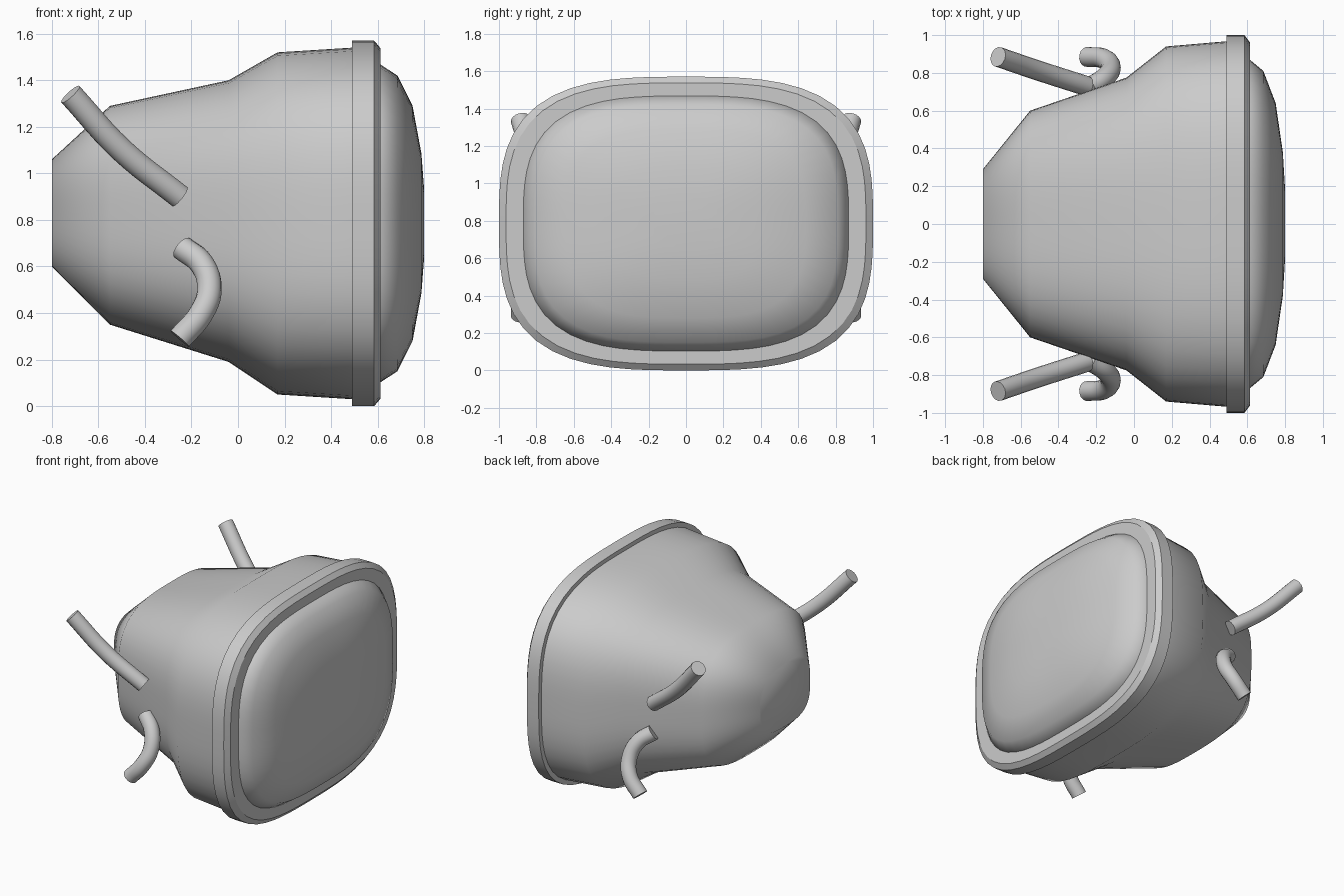
import bpy, bmesh, math
from mathutils import Vector

if "Cube" in bpy.data.objects:
    bpy.data.objects.remove(bpy.data.objects["Cube"])

grey = bpy.data.materials.new("light grey")
grey.use_nodes = True
grey.diffuse_color = (0.6, 0.6, 0.6, 1)
grey.node_tree.nodes["Principled BSDF"].inputs["Base Color"].default_value = (0.6, 0.6, 0.6, 1)

SIDES = 64
MID_Z = 0.785


def smooth(obj, angle):
    bpy.ops.object.select_all(action="DESELECT")
    obj.select_set(True)
    bpy.context.view_layer.objects.active = obj
    bpy.ops.object.shade_smooth_by_angle(angle=math.radians(angle))


def add_mesh(name, bm, angle):
    bmesh.ops.recalc_face_normals(bm, faces=bm.faces)
    mesh = bpy.data.meshes.new(name)
    bm.to_mesh(mesh)
    bm.free()
    obj = bpy.data.objects.new(name, mesh)
    bpy.context.collection.objects.link(obj)
    mesh.materials.append(grey)
    smooth(obj, angle)
    return obj


def rounded_ring(bm, x, half_y, half_z, mid_z, power=3.1):
    """Rounded-rectangle section across the x axis."""
    verts = []
    for i in range(SIDES):
        a = math.tau * i / SIDES
        c, s = math.cos(a), math.sin(a)
        r = (abs(c) ** power + abs(s) ** power) ** (-1 / power)
        verts.append(bm.verts.new((x, half_y * r * c, mid_z + half_z * r * s)))
    return verts


def loft(name, sections, angle, closed=False):
    """Skin sections of (x, half width, half height, centre height)."""
    bm = bmesh.new()
    rings = [rounded_ring(bm, *s) for s in sections]
    pairs = list(zip(rings, rings[1:]))
    if closed:
        pairs.append((rings[-1], rings[0]))
    for a, b in pairs:
        for i in range(SIDES):
            j = (i + 1) % SIDES
            bm.faces.new((a[i], a[j], b[j], b[i]))
    if not closed:
        bm.faces.new(rings[0])
        bm.faces.new(rings[-1])
    return add_mesh(name, bm, angle)


# Tapering shell
loft("housing", [
    (-0.80, 0.29, 0.23, 0.83),
    (-0.55, 0.60, 0.47, 0.82),
    (-0.04, 0.775, 0.605, 0.795),
    (0.17, 0.94, 0.735, MID_Z),
    (0.52, 0.97, 0.757, MID_Z)], 55)

# Raised rim with a chamfered front edge
loft("rim", [
    (0.49, 0.85, 0.66, MID_Z),
    (0.49, 1.00, 0.785, MID_Z),
    (0.585, 1.00, 0.785, MID_Z),
    (0.613, 0.962, 0.752, MID_Z),
    (0.613, 0.85, 0.66, MID_Z)], 30, closed=True)

# Domed cover
loft("cover", [
    (0.55, 0.87, 0.682, MID_Z),
    (0.613, 0.87, 0.682, MID_Z),
    (0.685, 0.81, 0.635, MID_Z),
    (0.75, 0.64, 0.505, MID_Z),
    (0.788, 0.38, 0.30, MID_Z),
    (0.80, 0.18, 0.14, MID_Z)], 60)


def tube(name, points, radius, side):
    """Round capped tube through the points, on the side given by the sign."""
    curve = bpy.data.curves.new(name, "CURVE")
    curve.dimensions = "3D"
    curve.bevel_depth = radius
    curve.bevel_resolution = 6
    curve.use_fill_caps = True
    curve.resolution_u = 6
    spline = curve.splines.new("BEZIER")
    spline.bezier_points.add(len(points) - 1)
    for bp, (x, y, z) in zip(spline.bezier_points, points):
        bp.co = Vector((x, y * side, z))
        bp.handle_left_type = bp.handle_right_type = "AUTO"
    obj = bpy.data.objects.new(name, curve)
    bpy.context.collection.objects.link(obj)
    curve.materials.append(grey)
    bpy.ops.object.select_all(action="DESELECT")
    obj.select_set(True)
    bpy.context.view_layer.objects.active = obj
    bpy.ops.object.convert(target="MESH")
    smooth(bpy.context.object, 40)


# Long upper rods and hooked lower rods on both sides
for label, side in (("front", -1), ("back", 1)):
    tube(label + "_long_rod",
         [(-0.72, 0.885, 1.34), (-0.50, 0.81, 1.10), (-0.25, 0.73, 0.90)], 0.053, side)
    tube(label + "_hooked_rod",
         [(-0.24, 0.72, 0.68), (-0.155, 0.775, 0.61), (-0.123, 0.83, 0.50),
          (-0.16, 0.875, 0.395), (-0.25, 0.885, 0.29)], 0.053, side)
